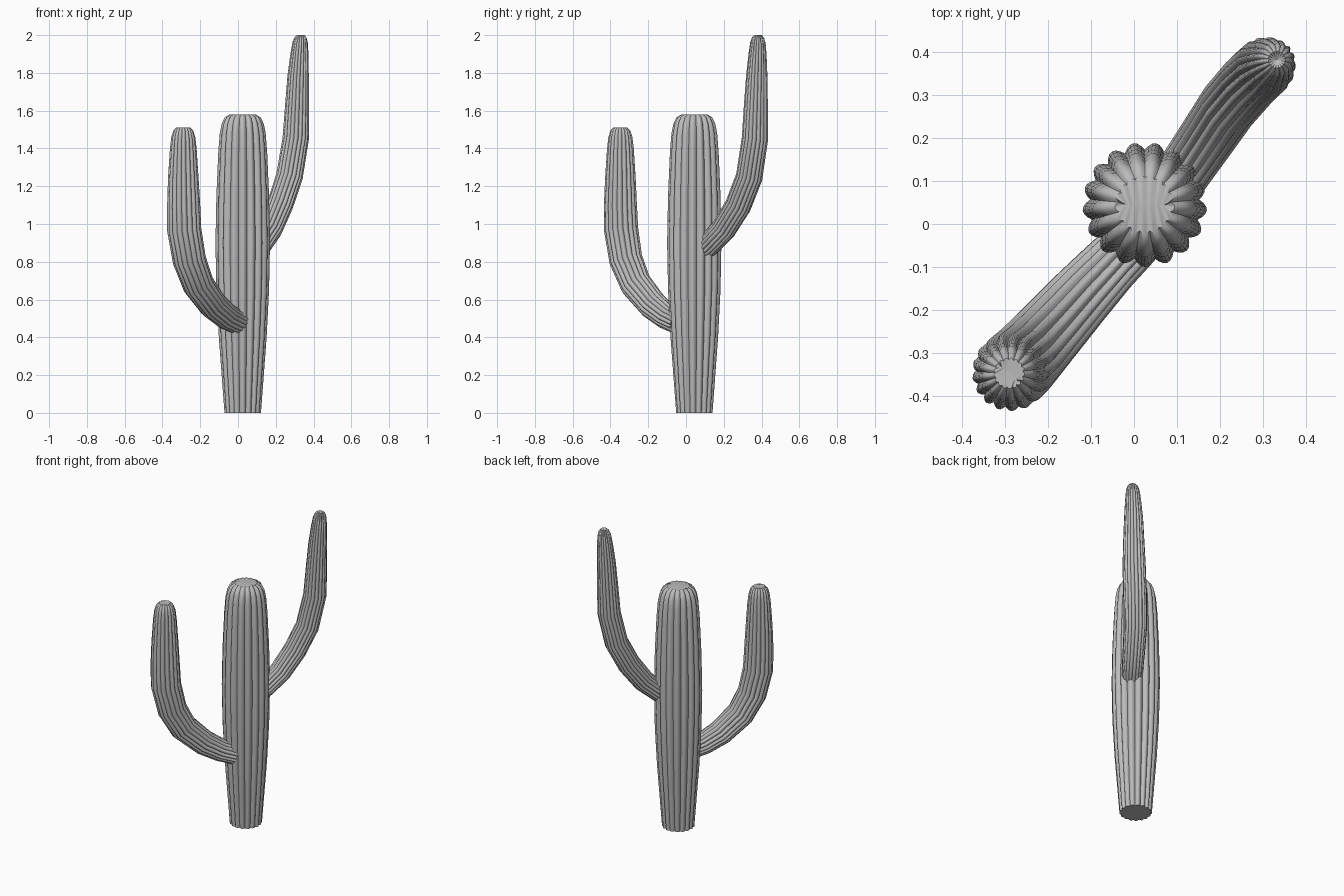
import bpy
import bmesh
from math import pi, sin, cos
from mathutils import Vector

cube = bpy.data.objects.get("Cube")
if cube:
    bpy.data.objects.remove(cube, do_unlink=True)

RIBS, STEPS = 17, 6      # ribs around a stem, points per rib
DEPTH = 0.12             # groove depth as a share of the radius

skin = bpy.data.materials.new("plain grey")
skin.use_nodes = True
GREY = (0.5, 0.5, 0.5, 1)
skin.diffuse_color = GREY
skin.node_tree.nodes["Principled BSDF"].inputs["Base Color"].default_value = GREY


def ribbed_stem(name, path, side, dip):
    """Sweep a scalloped ring along (x, y, z, radius) points lying in one plane."""
    bm = bmesh.new()
    pts = [Vector(p[:3]) for p in path]
    side = Vector(side).normalized()
    count = RIBS * STEPS
    rings = []
    for i, p in enumerate(pts):
        tangent = (pts[min(i + 1, len(pts) - 1)] - pts[max(i - 1, 0)]).normalized()
        across = tangent.cross(side)
        ring = []
        for k in range(count):
            a = 2 * pi * k / count
            bulge = abs(sin(pi * k / STEPS))
            r = path[i][3] * (1 - DEPTH * (1 - bulge))
            ring.append(bm.verts.new(p + r * (cos(a) * across + sin(a) * side)))
        rings.append(ring)
    for low, high in zip(rings, rings[1:]):
        for k in range(count):
            n = (k + 1) % count
            bm.faces.new((low[k], low[n], high[n], high[k]))
    # flat base and a sunken crown
    bm.faces.new(rings[0][::-1])
    pole = bm.verts.new(pts[-1] - Vector((0, 0, dip)))
    for k in range(count):
        bm.faces.new((rings[-1][k], rings[-1][(k + 1) % count], pole))
    bmesh.ops.recalc_face_normals(bm, faces=bm.faces)
    mesh = bpy.data.meshes.new(name)
    bm.to_mesh(mesh)
    bm.free()
    mesh.materials.append(skin)
    obj = bpy.data.objects.new(name, mesh)
    bpy.context.collection.objects.link(obj)
    bpy.ops.object.select_all(action="DESELECT")
    obj.select_set(True)
    bpy.context.view_layer.objects.active = obj
    bpy.ops.object.shade_smooth_by_angle(angle=0.7)
    return obj


# Trunk: (height, radius)
profile = [(0, .097), (.2, .112), (.4, .127), (.65, .14), (.9, .145), (1.15, .14),
           (1.38, .13), (1.48, .122), (1.53, .112), (1.565, .095), (1.58, .07), (1.575, .04)]
ribbed_stem("trunk", [(.025, .045, z, r) for z, r in profile], (1, 0, 0), .015)

# Lower arm, front right
ribbed_stem("lower_arm", [
    (.0, -.04, .48, .066), (-.06, -.1, .51, .07), (-.13, -.175, .57, .077),
    (-.21, -.265, .68, .084), (-.258, -.318, .81, .089), (-.285, -.343, .97, .091),
    (-.288, -.347, 1.1, .088), (-.29, -.347, 1.25, .081), (-.29, -.347, 1.4, .071),
    (-.29, -.347, 1.46, .064), (-.29, -.347, 1.495, .053), (-.29, -.347, 1.512, .036),
    (-.29, -.347, 1.508, .02)], (.77, -.64, 0), .012)

# Upper arm, back left
ribbed_stem("upper_arm", [
    (.07, .07, .86, .06), (.115, .12, .89, .064), (.17, .2, .975, .067),
    (.222, .277, 1.1, .07), (.272, .335, 1.25, .071), (.305, .365, 1.45, .07),
    (.312, .37, 1.62, .064), (.318, .375, 1.78, .057), (.325, .379, 1.9, .048),
    (.329, .381, 1.96, .041), (.331, .382, 1.988, .032), (.332, .382, 2.0, .02)],
    (.77, -.64, 0), .015)
